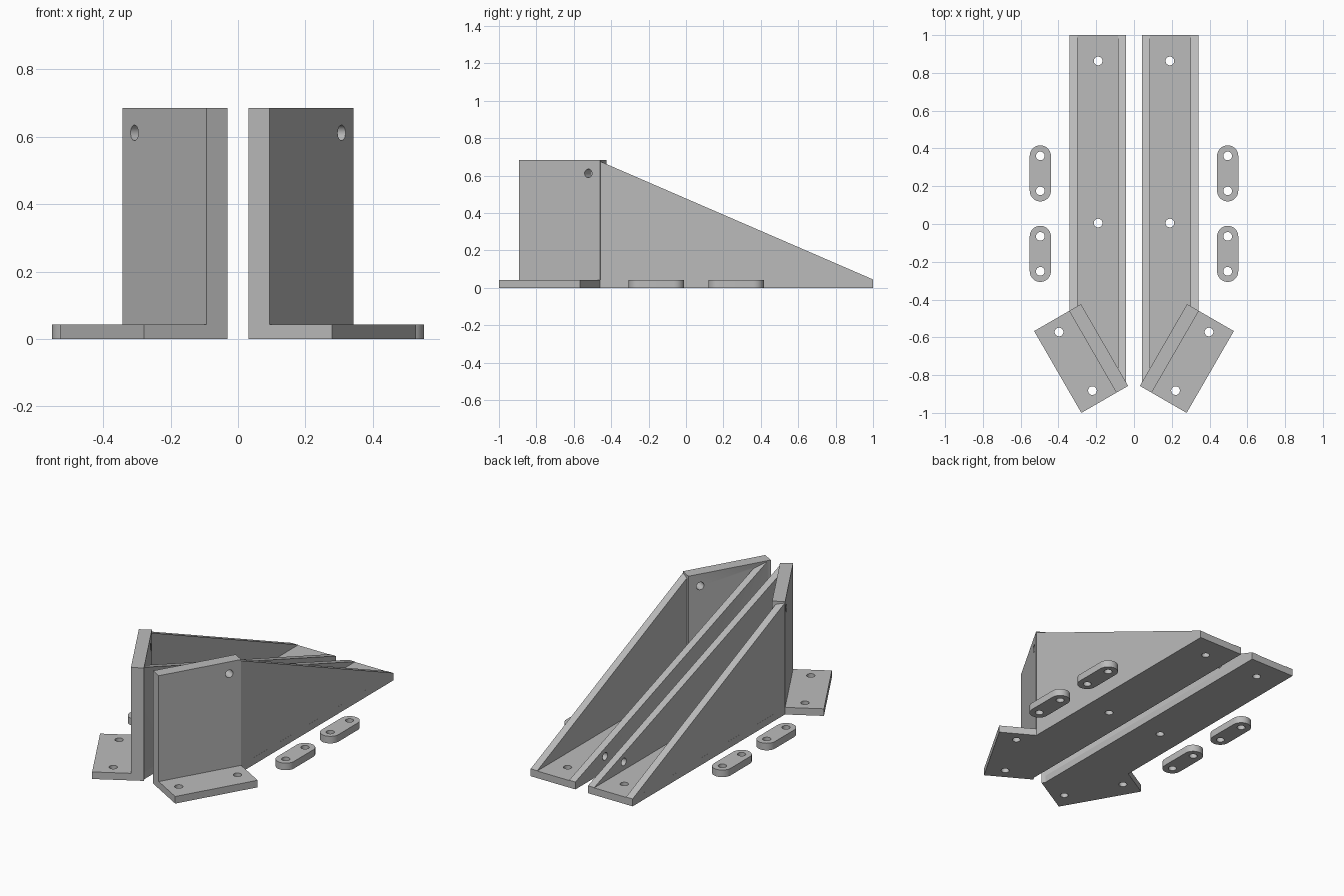
import bpy, bmesh, math
from mathutils import Matrix, Vector

cube = bpy.data.objects.get("Cube")
if cube:
    bpy.data.objects.remove(cube, do_unlink=True)

T = 0.043          # sheet thickness
TOP = 0.685        # height of the face plate
HOLE = 0.023       # screw hole radius

grey = bpy.data.materials.new("plain grey")
grey.use_nodes = True
colour = (0.5, 0.5, 0.5, 1)
grey.diffuse_color = colour
grey.node_tree.nodes["Principled BSDF"].inputs["Base Color"].default_value = colour


def add_object(name, bm):
    bmesh.ops.recalc_face_normals(bm, faces=bm.faces)
    mesh = bpy.data.meshes.new(name)
    bm.to_mesh(mesh)
    bm.free()
    mesh.materials.append(grey)
    obj = bpy.data.objects.new(name, mesh)
    bpy.context.collection.objects.link(obj)
    return obj


def prism(name, points, offset):
    """Extrude a flat outline along an offset."""
    bm = bmesh.new()
    face = bm.faces.new([bm.verts.new(p) for p in points])
    ext = bmesh.ops.extrude_face_region(bm, geom=[face])
    moved = [v for v in ext["geom"] if isinstance(v, bmesh.types.BMVert)]
    bmesh.ops.translate(bm, verts=moved, vec=offset)
    return add_object(name, bm)


def drill(centre, axis=(0, 0, 1), depth=0.16):
    """Round cutter for one screw hole."""
    bm = bmesh.new()
    turn = Vector((0, 0, 1)).rotation_difference(Vector(axis)).to_matrix().to_4x4()
    bmesh.ops.create_cone(bm, cap_ends=True, segments=32, radius1=HOLE, radius2=HOLE,
                          depth=depth, matrix=Matrix.Translation(centre) @ turn)
    cutter = add_object("hole_cutter", bm)
    cutter.hide_render = True
    return cutter


def combine(obj, others, operation):
    """Apply booleans one by one and remove the helpers."""
    bpy.context.view_layer.objects.active = obj
    for other in others:
        mod = obj.modifiers.new("bool", 'BOOLEAN')
        mod.operation = operation
        mod.solver = 'EXACT'
        mod.object = other
        bpy.ops.object.modifier_apply(modifier=mod.name)
        bpy.data.objects.remove(other, do_unlink=True)


def finish(obj):
    bpy.ops.object.select_all(action='DESELECT')
    obj.select_set(True)
    bpy.context.view_layer.objects.active = obj
    bpy.ops.object.shade_smooth_by_angle(angle=math.radians(30))


# Face plate runs along a 60 degree line; the flange lies across it
along = Vector((0.5, math.sqrt(0.75), 0))
across = Vector((along.y, -along.x, 0))
corner = Vector((0.031, -0.857, 0))
PLATE_LEN, PLATE_THICK, FLANGE = 0.5, 0.072, 0.286
IN0, IN1, OUT0, OUT1 = 0.042, 0.084, 0.298, 0.342


def on_plate(a, b, z=0):
    return corner + along * a + across * b + Vector((0, 0, z))


def bracket(name, s):
    def m(p):
        return Vector((p[0] * s, p[1], p[2]))

    # Floor and flange in one outline
    base = prism(name, [m(p) for p in (
        (IN0, 1, 0), (OUT1, 1, 0), on_plate(PLATE_LEN, PLATE_THICK - 0.001),
        on_plate(PLATE_LEN, FLANGE), on_plate(0, FLANGE), on_plate(0, 0),
        on_plate(0.022, 0))], (0, 0, T))

    # Upright face plate
    plate = prism("face_plate", [m(p) for p in (
        on_plate(0, 0), on_plate(PLATE_LEN, 0), on_plate(PLATE_LEN, PLATE_THICK),
        on_plate(0, PLATE_THICK))], (0, 0, TOP))

    # Sloping side walls, sunk into the plate at the front
    walls = []
    for x0, x1, front, high in ((IN0, IN1, -0.85, 0.683), (OUT0, OUT1, -0.458, 0.676)):
        walls.append(prism("side_wall", [m(p) for p in (
            (x0, 1, 0), (x0, 1, T + 0.002), (x0, front, high), (x0, front, 0))],
            ((x1 - x0) * s, 0, 0)))
    combine(base, [plate] + walls, 'UNION')

    # Screw holes: floor, flange, face plate and inner wall
    flat = [(0.19, 0.863, 0), (0.19, 0.005, 0), (0.397, -0.572, 0), (0.22, -0.882, 0)]
    cutters = [drill(m(p), depth=0.3) for p in flat]
    cutters.append(drill(m(on_plate(0.428, PLATE_THICK / 2, 0.612)), m(across)))
    cutters.append(drill(m(((IN0 + IN1) / 2, 0.715, 0.092)), (1, 0, 0), 0.08))
    combine(base, cutters, 'DIFFERENCE')
    finish(base)


def link(name, x, y):
    # Rounded strap with a hole at each end
    r, half, n = 0.056, 0.0925, 20
    outline = []
    for end in (1, -1):
        for i in range(n + 1):
            a = math.pi * i / n
            outline.append((x + end * r * math.cos(a), y + end * (half + r * math.sin(a)), 0))
    strap = prism(name, outline, (0, 0, T))
    combine(strap, [drill((x, y + e * half, 0)) for e in (1, -1)], 'DIFFERENCE')
    finish(strap)


for side, s in (("left", 1), ("right", -1)):
    bracket(side + "_bracket", s)
    link(side + "_front_link", 0.496 * s, -0.158)
    link(side + "_back_link", 0.496 * s, 0.268)
